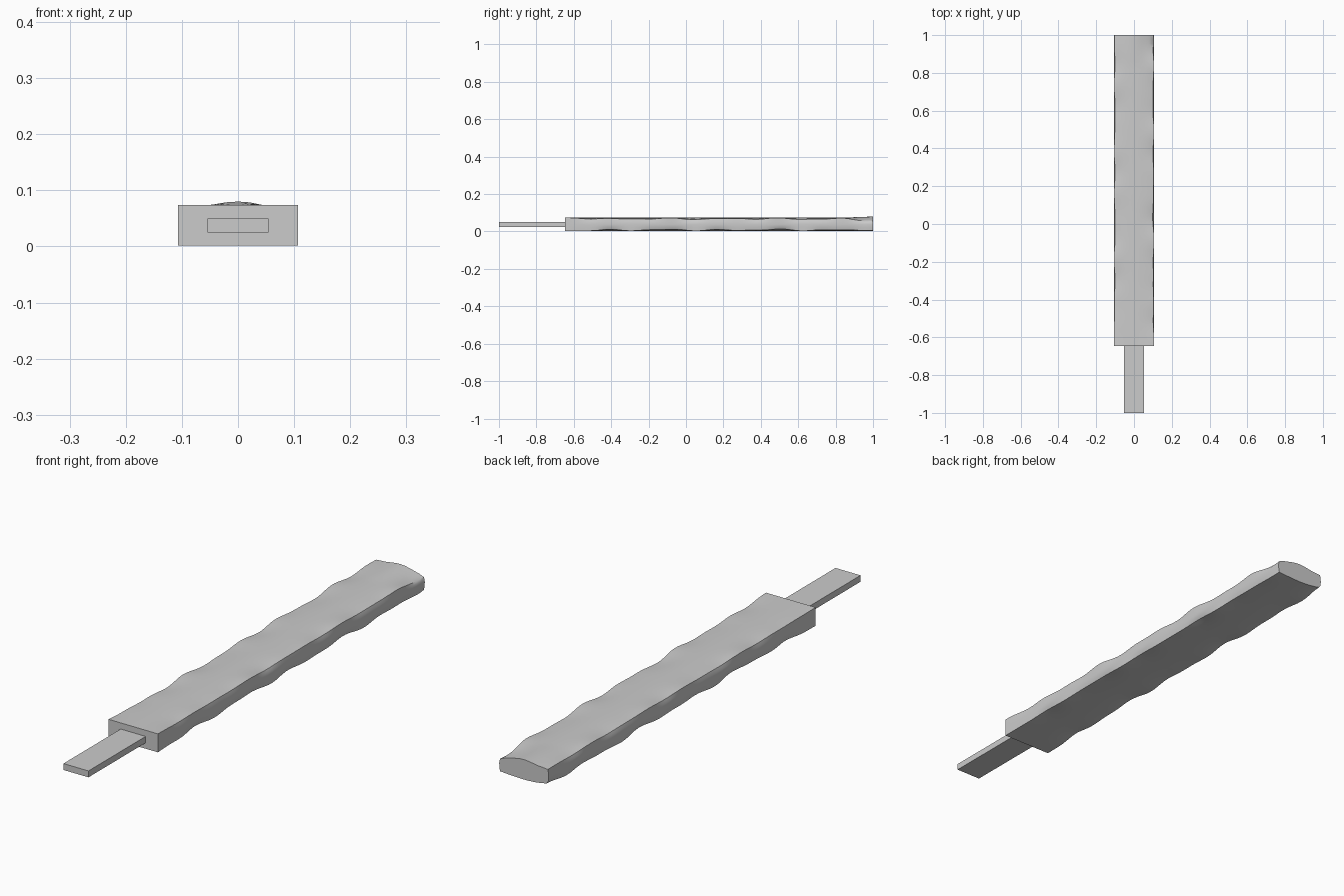
import bpy, bmesh, math

if "Cube" in bpy.data.objects:
    bpy.data.objects.remove(bpy.data.objects["Cube"])

W, Z0, Z1 = 0.107, 0.002, 0.074      # half width, bottom and top of the body
Y0, Y1 = -0.647, 1.0
NX, NZ, NY = 10, 4, 72


def finish(bm, name, smooth):
    bmesh.ops.recalc_face_normals(bm, faces=bm.faces)
    me = bpy.data.meshes.new(name)
    bm.to_mesh(me)
    bm.free()
    ob = bpy.data.objects.new(name, me)
    bpy.context.collection.objects.link(ob)
    if smooth:
        bpy.context.view_layer.objects.active = ob
        ob.select_set(True)
        bpy.ops.object.shade_smooth_by_angle(angle=math.radians(35))
        ob.select_set(False)
    return ob


def wear(y, phase):
    """Uneven inward wear along one long edge, 0..1."""
    s = (0.5 * math.sin(21 * y + phase) + 0.3 * math.sin(34 * y + 2.3 * phase)
         + 0.2 * math.sin(11 * y + 0.7 * phase))
    fade = min(1.0, (y - Y0) / 0.2)
    return (0.5 + 0.5 * s) * fade


def section():
    """Unit rectangle outline, u and v in -1..1."""
    pts = [(-1 + 2 * i / NX, -1) for i in range(NX)]
    pts += [(1, -1 + 2 * j / NZ) for j in range(NZ)]
    pts += [(1 - 2 * i / NX, 1) for i in range(NX)]
    pts += [(-1, 1 - 2 * j / NZ) for j in range(NZ)]
    return pts


PHASE = {(1, 1): 0.4, (-1, 1): 2.1, (1, -1): 3.9, (-1, -1): 5.2}


def body_point(u, v, y):
    # blend the wear of the four long edges over the section
    d = sum(wear(y, p) * max(0, (1 + u * su) / 2) ** 1.5 * max(0, (1 + v * sv) / 2) ** 1.5
            for (su, sv), p in PHASE.items())
    x = u * (W - 0.009 * d * abs(v) ** 1.5)
    zc, h = (Z0 + Z1) / 2, (Z1 - Z0) / 2
    z = zc + v * (h - 0.012 * d * abs(u) ** 1.5)
    # far end: raised middle and a chipped corner
    t = max(0, (y - 0.84) / 0.16)
    if v > 0:
        z += v * t * (0.006 * max(0, 1 - (u / 0.5) ** 2) - 0.012 * max(0, u) ** 3)
    return x, y, z


# worn slab body
bm = bmesh.new()
rings = []
for k in range(NY + 1):
    y = Y0 + (Y1 - Y0) * k / NY
    rings.append([bm.verts.new(body_point(u, v, y)) for u, v in section()])
n = len(rings[0])
for a, b in zip(rings, rings[1:]):
    for i in range(n):
        j = (i + 1) % n
        bm.faces.new((a[i], a[j], b[j], b[i]))
bm.faces.new(rings[0])
bm.faces.new(rings[-1])
finish(bm, "worn_body", True)

# flat handle tang
bm = bmesh.new()
bmesh.ops.create_cube(bm, size=1)
for v in bm.verts:
    v.co = (v.co.x * 0.108, v.co.y * 0.36 - 0.82, v.co.z * 0.025 + 0.0375)
finish(bm, "handle_tang", False)
